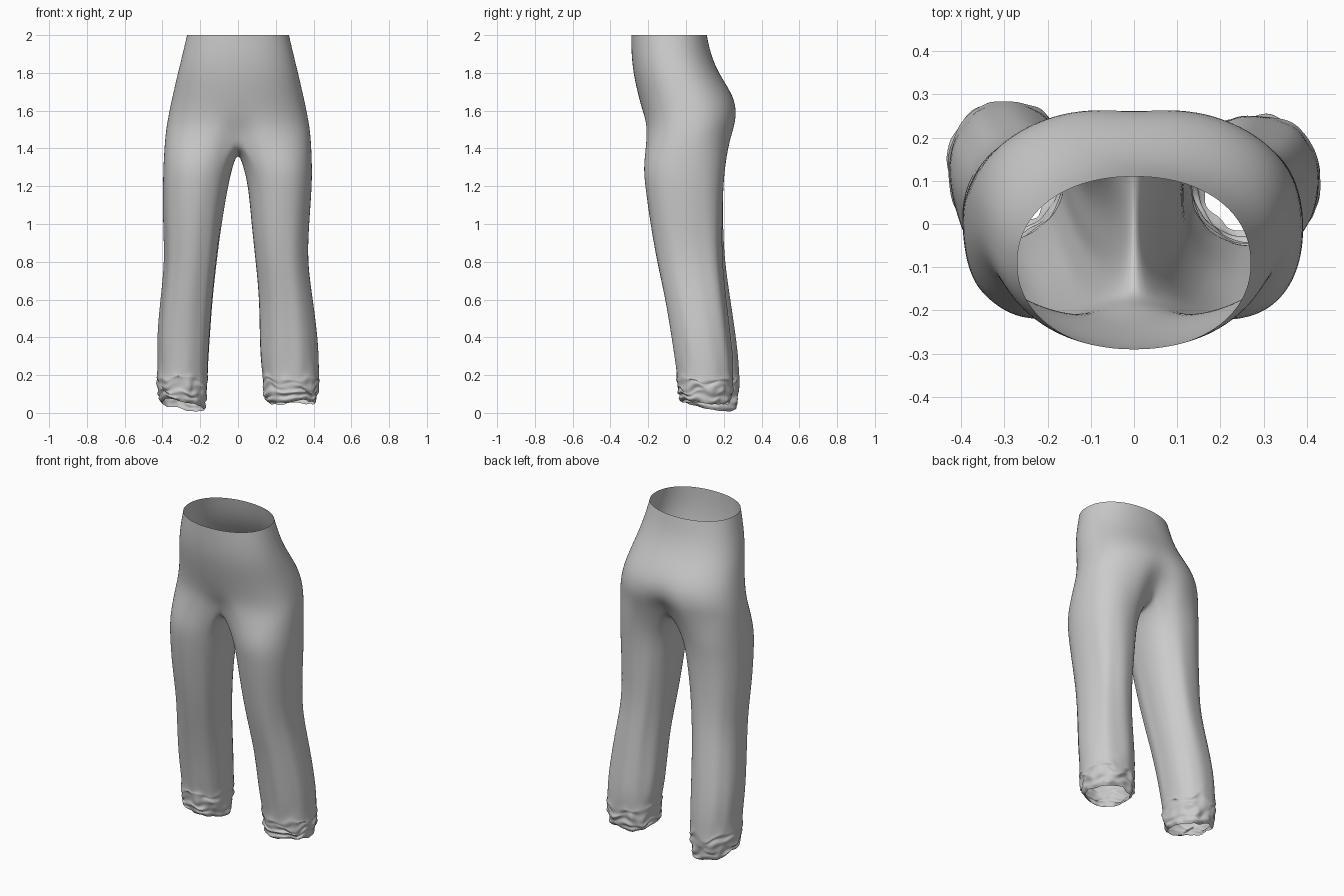
import bpy, bmesh
from math import sin, cos, pi, radians, exp
from mathutils import Vector, noise

if "Cube" in bpy.data.objects:
    bpy.data.objects.remove(bpy.data.objects["Cube"])

OUTER, INNER = 36, 12   # segments on the outside of a leg / along the crotch seam


def spow(v, e):
    return (abs(v) ** e) * (1 if v >= 0 else -1)


def hip_ring(side, z, xo, yf, yb, dip_f, dip_b, n):
    """Half section of the hips, front centre round the outside to back centre."""
    pts, yc = [], (yf + yb) / 2
    for i in range(OUTER + 1):
        a = -pi / 2 + pi * i / OUTER
        x = xo * spow(cos(a), 2 / n) if 0 < i < OUTER else 0
        y = yc + (yb - yf) / 2 * spow(sin(a), 2 / n)
        fall = exp(-(x / 0.09) ** 2)
        y += fall * (dip_f if a < 0 else -dip_b)
        pts.append(Vector((side * x, y, z)))
    return pts


def leg_angles():
    out = [radians(-135 + 270 * i / OUTER) for i in range(OUTER + 1)]
    return out + [radians(135 + 90 * i / INNER) for i in range(1, INNER)]


def leg_ring(side, z, xi, xo, yf, yb):
    """Full section of one leg with faint vertical drape folds."""
    pts, e = [], 2 / 2.2
    drape = 0.06 * max(0, min(1, (1.35 - z) / 0.5))
    for a in leg_angles():
        k = 1 + drape * noise.noise((cos(a) * 2.6 + side * 5, sin(a) * 2.6, z * 0.7))
        x = (xi + xo) / 2 + (xo - xi) / 2 * spow(cos(a), e) * k
        y = (yf + yb) / 2 + (yb - yf) / 2 * spow(sin(a), e) * k
        pts.append(Vector((side * x, y, z)))
    return pts


def cuff_ring(side, t, j, xi, xo, yf, yb, hem):
    """Gathered, crumpled section; t runs 0 at the cuff top to 1 at the hem."""
    pts = []
    for a in leg_angles():
        c, s = cos(a), sin(a)
        crumple = noise.noise((c * 3 + side * 9, s * 3, j * 0.9))
        fold = (0.08 if j % 2 else -0.075) * (0.4 + 1.3 * abs(noise.noise((c * 2, s * 2, j + side))))
        fade = min(1, 0.3 + 2 * t)
        k = 1.0 + fade * (fold + 0.12 * crumple) - 0.13 * t * t
        x = (xi + xo) / 2 + (xo - xi) / 2 * spow(c, 0.9) * k
        y = (yf + yb) / 2 + (yb - yf) / 2 * spow(s, 0.9) * k
        low = hem[0] + hem[1] * c - hem[2] * s
        z = 0.19 + (low - 0.19) * t + 0.05 * noise.noise((c * 2, s * 2 + side * 4, j * 0.3)) * (1 - 0.6 * t)
        pts.append(Vector((side * x, y, max(z, 0.0))))
    return pts


# z, outer x, front y, back y, front dip, back dip, squareness
HIPS = [(2.0, .27, -.29, .11, 0, 0, 2.15), (1.9, .293, -.289, .13, 0, 0, 2.2),
        (1.8, .318, -.279, .172, 0, 0, 2.2), (1.7, .341, -.257, .238, 0, 0, 2.2),
        (1.62, .359, -.236, .273, 0, .006, 2.25), (1.54, .374, -.22, .274, .01, .02, 2.3),
        (1.47, .385, -.222, .256, .045, .06, 2.35)]
# z, inner x, outer x, front y, back y
LEGS = {
    1: [(1.32, .025, .392, -.228, .21), (1.2, .055, .392, -.217, .197), (1.0, .072, .378, -.19, .192),
        (.8, .095, .37, -.157, .19), (.6, .115, .40, -.112, .212), (.4, .116, .425, -.08, .235),
        (.27, .122, .43, -.06, .25)],
    -1: [(1.32, .025, .395, -.225, .21), (1.2, .052, .397, -.215, .197), (1.0, .085, .396, -.185, .196),
         (.8, .11, .386, -.145, .206), (.6, .132, .41, -.1, .236), (.4, .146, .43, -.06, .266),
         (.27, .155, .425, -.04, .28)],
}
# cuff extents, then hem height / outward tilt / backward tilt
CUFFS = {1: ((.13, .43, -.048, .25), (.055, .0, .008)),
         -1: ((.16, .43, -.032, .283), (.04, .025, .025))}
FOLDS = 8

bm = bmesh.new()


def add(pts):
    return [bm.verts.new(p) for p in pts]


def bridge(a, b, closed):
    n = len(a)
    for i in range(n if closed else n - 1):
        k = (i + 1) % n
        bm.faces.new((a[i], a[k], b[k], b[i]))


for side in (1, -1):
    # hips
    rings = [add(hip_ring(side, *row)) for row in HIPS]
    for a, b in zip(rings, rings[1:]):
        bridge(a, b, False)
    # crotch seam closes the last hip ring into a leg opening
    front, back = rings[-1][0].co, rings[-1][-1].co
    seam = []
    for i in range(1, INNER):
        p = back.lerp(front, i / INNER)
        p.z -= 0.095 * sin(pi * i / INNER) ** 0.7
        seam.append(p)
    prev = rings[-1] + add(seam)
    # leg and gathered cuff
    lower = [leg_ring(side, *row) for row in LEGS[side]]
    ext, hem = CUFFS[side]
    lower += [cuff_ring(side, j / FOLDS, j, *ext, hem) for j in range(FOLDS + 1)]
    for pts in lower:
        ring = add(pts)
        bridge(prev, ring, True)
        prev = ring

# weld the two halves along the centre seam
bmesh.ops.remove_doubles(bm, verts=[v for v in bm.verts if abs(v.co.x) < 1e-6], dist=1e-4)
bmesh.ops.recalc_face_normals(bm, faces=bm.faces[:])
for f in bm.faces:
    f.smooth = True

mesh = bpy.data.meshes.new("trousers")
bm.to_mesh(mesh)
bm.free()
obj = bpy.data.objects.new("trousers", mesh)
bpy.context.collection.objects.link(obj)
sub = obj.modifiers.new("smooth_cloth", 'SUBSURF')
sub.levels = sub.render_levels = 2
